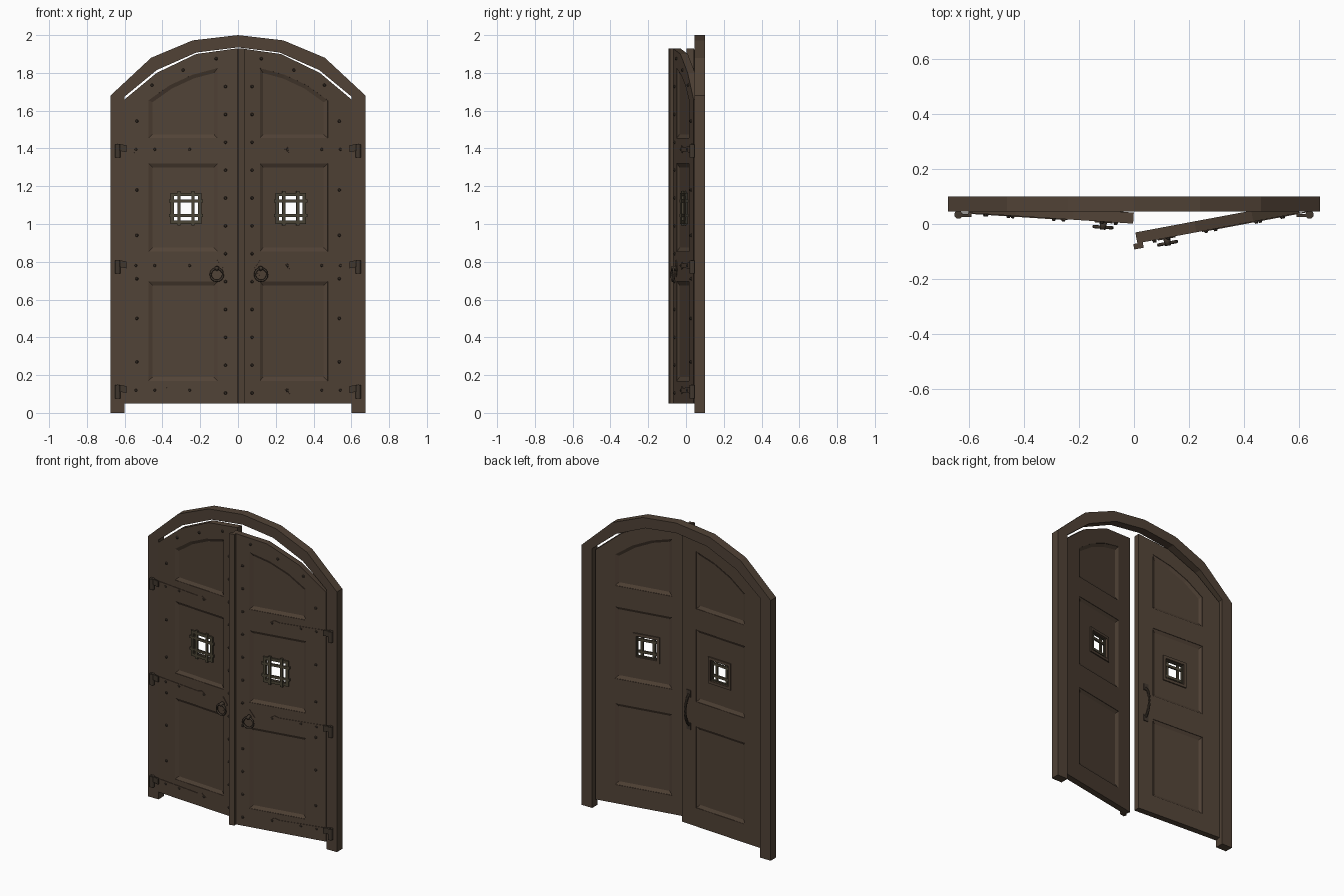
import bpy, bmesh
from math import radians, pi, cos, sin
from mathutils import Matrix, Vector

if "Cube" in bpy.data.objects:
    bpy.data.objects.remove(bpy.data.objects["Cube"])


def material(name, rgb):
    m = bpy.data.materials.new(name)
    m.use_nodes = True
    m.diffuse_color = (*rgb, 1)
    m.node_tree.nodes["Principled BSDF"].inputs["Base Color"].default_value = (*rgb, 1)
    return m


WOOD = material("dark oak", (0.082, 0.055, 0.037))
IRON = material("dark iron", (0.052, 0.038, 0.027))
GRILLE = material("aged grille iron", (0.07, 0.058, 0.036))


def finish(bm, name, mat, matrix=None, smooth=False):
    bmesh.ops.recalc_face_normals(bm, faces=bm.faces)
    mesh = bpy.data.meshes.new(name)
    bm.to_mesh(mesh)
    bm.free()
    mesh.materials.append(mat)
    for p in mesh.polygons:
        p.use_smooth = smooth
    ob = bpy.data.objects.new(name, mesh)
    bpy.context.collection.objects.link(ob)
    if matrix:
        ob.matrix_world = matrix
    return ob


def add_prism(bm, outline, y0, y1):
    """Extrude an x-z outline from y0 to y1 and return the end cap."""
    face = bm.faces.new([bm.verts.new((x, y0, z)) for x, z in outline])
    ext = bmesh.ops.extrude_face_region(bm, geom=[face])["geom"]
    bmesh.ops.translate(bm, vec=(0, y1 - y0, 0),
                        verts=[v for v in ext if isinstance(v, bmesh.types.BMVert)])
    return [f for f in ext if isinstance(f, bmesh.types.BMFace)][0]


def rect(x0, x1, z0, z1):
    return [(x0, z0), (x1, z0), (x1, z1), (x0, z1)]


def add_cone(bm, pos, r1, r2, depth, sides, upright=False):
    rot = Matrix() if upright else Matrix.Rotation(pi / 2, 4, 'X')
    bmesh.ops.create_cone(bm, cap_ends=True, segments=sides, radius1=r1, radius2=r2,
                          depth=depth, matrix=Matrix.Translation(pos) @ rot)


def sweep(bm, path, radius, closed=False, sides=8):
    """Round tube along a list of points."""
    rings = []
    n = len(path)
    for i, p in enumerate(path):
        a = path[(i - 1) % n] if closed or i else p
        b = path[(i + 1) % n] if closed or i < n - 1 else p
        q = (b - a).to_track_quat('Z', 'X')
        rings.append([bm.verts.new(p + q @ Vector((radius * cos(t), radius * sin(t), 0)))
                      for t in (2 * pi * k / sides for k in range(sides))])
    for i in range(n if closed else n - 1):
        r, s = rings[i], rings[(i + 1) % n]
        for k in range(sides):
            j = (k + 1) % sides
            bm.faces.new((r[k], r[j], s[j], s[k]))
    if not closed:
        bm.faces.new(rings[0])
        bm.faces.new(rings[-1])


# Arched surround
outer = [(0.675, 0), (0.675, 1.68), (0.46, 1.88), (0.24, 1.972), (0, 2.0)]
inner = [(0.6, 0), (0.6, 1.675), (0.43, 1.815), (0.22, 1.908), (0, 1.935)]


def arch(half):
    return half + [(-x, z) for x, z in reversed(half[:-1])]


bm = bmesh.new()
add_prism(bm, arch(outer) + arch(inner)[::-1], 0.045, 0.1)
finish(bm, "arched_frame", WOOD)

THICK = 0.04
LEAF = [(0, 0.05), (0, 1.66), (0.17, 1.8), (0.38, 1.9), (0.598, 1.93), (0.598, 0.05)]
PANELS = [rect(0.127, 0.492, 0.17, 0.695), rect(0.127, 0.492, 0.855, 1.32),
          [(0.127, 1.455), (0.127, 1.655), (0.24, 1.735), (0.36, 1.79),
           (0.492, 1.825), (0.492, 1.455)]]
HINGE_Z = (0.12, 0.78, 1.395)
STRAP = [(-0.03, -0.02), (-0.03, 0.02), (0.3, 0.011), (0.33, 0.02),
         (0.36, 0), (0.33, -0.02), (0.3, -0.011)]
WIN_X, WIN_Z = 0.325, 1.083


def build_leaf(side, s, angle):
    """Leaf in hinge space: x runs from the hinge (times s), front at y = 0."""
    place = Matrix.Translation((-0.6 * s, 0.04, 0)) @ Matrix.Rotation(radians(angle), 4, 'Z')

    def flip(outline):
        return [(s * x, z) for x, z in outline]

    # Leaf body with sunk panels on both faces and a window opening
    bm = bmesh.new()
    add_prism(bm, flip(LEAF), 0, THICK)
    leaf = finish(bm, side + "_door_leaf", WOOD, place)
    cutters = []
    for front in (True, False):
        bm = bmesh.new()
        for p in PANELS:
            ends = (-0.02, 0.003) if front else (THICK + 0.02, THICK - 0.003)
            cap = add_prism(bm, flip(p), *ends)
            bmesh.ops.recalc_face_normals(bm, faces=bm.faces)
            bmesh.ops.inset_region(bm, faces=[cap], thickness=0.02, depth=0.01,
                                   use_boundary=True, use_even_offset=True)
        cutters.append(finish(bm, side + "_panel_cutter", WOOD, place))
    bm = bmesh.new()
    add_prism(bm, flip(rect(WIN_X - 0.072, WIN_X + 0.072, WIN_Z - 0.07, WIN_Z + 0.07)), -0.1, 0.1)
    cutters.append(finish(bm, side + "_window_cutter", WOOD, place))
    for c in cutters:
        mod = leaf.modifiers.new("cut", 'BOOLEAN')
        mod.operation, mod.solver, mod.object = 'DIFFERENCE', 'EXACT', c
        c.hide_render = True
    bpy.context.view_layer.update()
    cut = bpy.data.meshes.new_from_object(leaf.evaluated_get(bpy.context.evaluated_depsgraph_get()))
    leaf.modifiers.clear()
    leaf.data = cut
    for c in cutters:
        bpy.data.objects.remove(c)

    # Window trim on both faces and crossed bars
    for name, y0, y1, r, mat in (("front_grille_trim", 0.004, 0.016, 0.082, GRILLE),
                                 ("back_window_trim", 0.024, 0.034, 0.085, WOOD)):
        bm = bmesh.new()
        w = 0.018
        for k in (-1, 1):
            add_prism(bm, flip(rect(WIN_X + k * (r - w / 2) - w / 2, WIN_X + k * (r - w / 2) + w / 2,
                                    WIN_Z - r, WIN_Z + r)), y0, y1)
            add_prism(bm, flip(rect(WIN_X - r + w, WIN_X + r - w, WIN_Z + k * (r - w / 2) - w / 2,
                                    WIN_Z + k * (r - w / 2) + w / 2)), y0, y1)
        finish(bm, side + "_" + name, mat, place)
    bm = bmesh.new()
    for k in (-0.038, 0.038):
        add_prism(bm, flip(rect(WIN_X + k - 0.008, WIN_X + k + 0.008,
                                WIN_Z - 0.092, WIN_Z + 0.092)), 0.001, 0.011)
        add_prism(bm, flip(rect(WIN_X - 0.09, WIN_X + 0.09,
                                WIN_Z + k - 0.008, WIN_Z + k + 0.008)), 0.003, 0.013)
    finish(bm, side + "_grille_bars", GRILLE, place)

    # Hinge straps
    bm = bmesh.new()
    for z in HINGE_Z:
        add_prism(bm, flip([(x, z + dz) for x, dz in STRAP]), -0.003, 0.001)
    finish(bm, side + "_hinge_straps", WOOD, place)

    # Rivets along the stiles, under the arch and on the straps
    spots = [(0.535, 0.105 + 0.1475 * i) for i in range(12)]
    spots += [(0.065, z) for z in (0.27, 0.5, 0.71, 0.94, 1.18, 1.545)]
    spots += [(0.145, 1.735), (0.31, 1.815), (0.485, 1.875)]
    spots += [(x, z) for z in HINGE_Z for x in (0.06, 0.16, 0.345)]
    bm = bmesh.new()
    for x, z in spots:
        add_cone(bm, (s * x, -0.004, z), 0.009, 0.005, 0.01, 8)
    finish(bm, side + "_rivets", IRON, place)

    # Ring pull with diamond plate and boss
    bm = bmesh.new()
    x = 0.49
    add_prism(bm, flip([(x, 0.72), (x + 0.033, 0.765), (x, 0.81), (x - 0.033, 0.765)]), -0.004, 0.001)
    finish(bm, side + "_pull_plate", WOOD, place)
    bm = bmesh.new()
    add_cone(bm, (s * x, -0.014, 0.765), 0.014, 0.01, 0.03, 8)
    sweep(bm, [Vector((s * x + 0.033 * cos(t), -0.02, 0.732 + 0.033 * sin(t)))
               for t in (pi * k / 8 for k in range(16))], 0.006, True)
    finish(bm, side + "_ring_pull", IRON, place, True)

    # Fixed hinge pins with arms
    bm = bmesh.new()
    for z in HINGE_Z:
        add_cone(bm, (-0.637 * s, 0.034, z - 0.008), 0.015, 0.015, 0.07, 12, True)
        add_prism(bm, flip([(-0.64, z - 0.005), (-0.64, z + 0.03), (-0.59, z + 0.022),
                            (-0.59, z - 0.015)]), 0.026, 0.036)
    finish(bm, side + "_hinge_pins", IRON)
    return place


right_place = build_leaf("right", 1, -3.7)
left_place = build_leaf("left", -1, 10.6)

# Cover strip on the meeting edge of the left leaf
bm = bmesh.new()
add_prism(bm, rect(-0.613, -0.578, 0.05, 1.93), -0.02, 0)
finish(bm, "meeting_strip", WOOD, left_place)

# Curved grab handle on the back of the right leaf
bm = bmesh.new()
sweep(bm, [Vector((0.545, THICK + 0.036 * sin(pi * k / 8) ** 0.6, 0.69 + 0.2 * k / 8))
           for k in range(9)], 0.008)
for z in (0.685, 0.895):
    add_prism(bm, rect(0.53, 0.56, z - 0.022, z + 0.022), THICK - 0.001, THICK + 0.005)
finish(bm, "back_handle", IRON, right_place)
